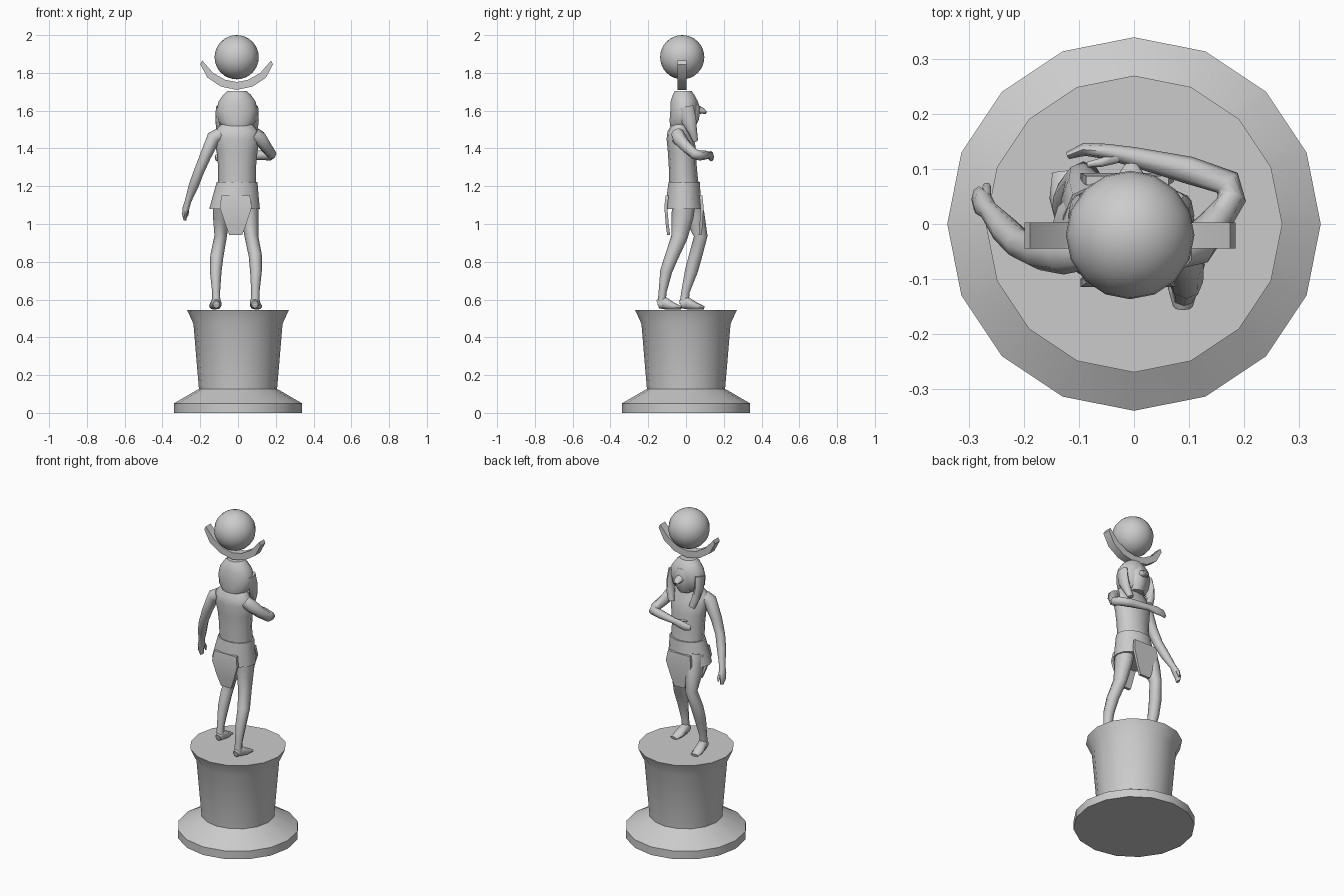
import bpy, bmesh, math
from mathutils import Vector


def finish(name, bm, angle=40):
    bmesh.ops.recalc_face_normals(bm, faces=bm.faces)
    me = bpy.data.meshes.new(name)
    bm.to_mesh(me)
    bm.free()
    ob = bpy.data.objects.new(name, me)
    bpy.context.collection.objects.link(ob)
    bpy.ops.object.select_all(action='DESELECT')
    ob.select_set(True)
    bpy.context.view_layer.objects.active = ob
    if angle:
        bpy.ops.object.shade_smooth_by_angle(angle=math.radians(angle))
    return ob


def skin(name, rings, angle=40):
    """Bridge a list of equal-length point rings and cap both ends."""
    bm = bmesh.new()
    rows = [[bm.verts.new(p) for p in r] for r in rings]
    n = len(rows[0])
    for a, b in zip(rows, rows[1:]):
        for i in range(n):
            j = (i + 1) % n
            bm.faces.new((a[i], a[j], b[j], b[i]))
    bm.faces.new(rows[0])
    bm.faces.new(rows[-1])
    return finish(name, bm, angle)


def loft(name, sections, n=12, angle=40):
    """Stacked ellipses: (z, centre x, centre y, radius x, radius y)."""
    t = [2 * math.pi * i / n for i in range(n)]
    return skin(name, [[(cx + rx * math.cos(a), cy + ry * math.sin(a), z) for a in t]
                       for z, cx, cy, rx, ry in sections], angle)


def tube(name, path, ref, n=8):
    """Limb along a path: (x, y, z, side radius, other radius)."""
    pts = [Vector(p[:3]) for p in path]
    rings = []
    for k, p in enumerate(path):
        d = Vector()
        if k:
            d += (pts[k] - pts[k - 1]).normalized()
        if k < len(pts) - 1:
            d += (pts[k + 1] - pts[k]).normalized()
        u = d.cross(Vector(ref)).normalized()
        v = u.cross(d).normalized()
        rings.append([pts[k] + u * p[3] * math.cos(a) + v * p[4] * math.sin(a)
                      for a in (2 * math.pi * i / n for i in range(n))])
    return skin(name, rings, 60)


X, Y, Z = (1, 0, 0), (0, 1, 0), (0, 0, 1)

# Sixteen-sided pedestal
loft("pedestal", [(z, 0, 0, r, r) for z, r in
     [(0, .34), (.05, .34), (.127, .207), (.472, .236), (.546, .27)]], 16, 30)

# Sun disc sphere and crescent horns
bm = bmesh.new()
bmesh.ops.create_uvsphere(bm, u_segments=16, v_segments=16, radius=.117)
bmesh.ops.translate(bm, verts=bm.verts, vec=(-.007, -.02, 1.883))
finish("crown_sphere", bm)
outer = [(-.192, 1.845), (-.155, 1.775), (-.085, 1.728), (0, 1.71)]
inner = [(-.182, 1.865), (-.125, 1.80), (-.06, 1.763), (0, 1.752)]
both = [(o, i, 1) for o, i in zip(outer, inner)] + \
       [(o, i, -1) for o, i in list(zip(outer, inner))[-2::-1]]
skin("crown_horns", [[(s * o[0] - .007, -.045, o[1]), (s * o[0] - .007, .003, o[1]),
                      (s * i[0] - .007, .003, i[1]), (s * i[0] - .007, -.045, i[1])]
                     for o, i, s in both], 30)

# Head, headdress, side lappets and beak
loft("headdress", [(1.52, -.005, -.025, .078, .06), (1.545, -.005, -.017, .1, .072),
                   (1.60, -.005, -.01, .11, .075), (1.65, -.005, -.01, .097, .073),
                   (1.685, -.005, -.013, .072, .058), (1.705, -.005, -.015, .05, .045)], 14)
loft("face", [(1.51, -.005, .01, .04, .04), (1.55, -.005, .02, .055, .05),
              (1.61, -.005, .025, .06, .055), (1.66, -.005, .015, .05, .045)], 10)
tube("beak", [(-.005, .06, 1.605, .03, .025), (-.005, .09, 1.598, .024, .015),
              (-.005, .108, 1.588, .012, .006)], Z)
for s, side in ((-1, "left"), (1, "right")):
    tube("lappet_" + side, [(s * .09 - .005, .0, 1.62, .022, .04), (s * .095 - .005, .015, 1.55, .02, .04),
                            (s * .085 - .005, .035, 1.49, .024, .024),
                            (s * .07 - .005, .05, 1.44, .02, .014)], Y)

# Torso and neck
loft("torso", [(1.20, -.005, -.01, .1, .078), (1.30, -.005, -.017, .1, .074),
               (1.38, -.005, -.02, .108, .076), (1.45, -.008, -.03, .122, .073),
               (1.49, -.01, -.038, .118, .06), (1.53, -.005, -.03, .08, .045),
               (1.56, -.005, -.02, .045, .04)], 12, 60)

# Kilt with hanging flaps at back and front
loft("kilt", [(1.08, -.018, -.012, .134, .1), (1.15, -.012, -.012, .121, .092),
              (1.222, -.005, -.01, .108, .085)], 14)
for name, yt, yb in (("back_flap", -.107, -.092), ("front_flap", .085, .075)):
    skin(name, [[(-.012 - w, y - .008, z), (-.012 + w, y - .008, z),
                 (-.012 + w, y + .008, z), (-.012 - w, y + .008, z)]
                for z, w, y in [(.942, .034, yb), (1.0, .056, (yt + yb) / 2), (1.09, .085, yt),
                                (1.15, .075, yt * .93)]], 30)

# Legs: one stepping forward, one trailing
tube("forward_leg", [(-.075, .01, 1.14, .055, .065), (-.088, .045, 1.04, .045, .055),
                     (-.092, .078, .935, .033, .036), (-.112, .05, .83, .035, .035),
                     (-.118, .028, .75, .031, .034), (-.116, -.003, .64, .021, .022),
                     (-.115, -.01, .575, .022, .024)], Y)
tube("trailing_leg", [(.055, -.01, 1.14, .055, .065), (.062, -.018, 1.04, .046, .058),
                      (.072, -.035, .93, .036, .043), (.092, -.075, .83, .035, .036),
                      (.095, -.105, .75, .031, .032), (.092, -.124, .64, .022, .021),
                      (.09, -.13, .57, .023, .022)], Y)
for name, x, y, turn in (("forward_foot", -.115, -.03, -.01), ("trailing_foot", .089, -.15, .012)):
    tube(name, [(x, y, .575, .018, .022), (x, y + .03, .585, .027, .036),
                (x + turn * .6, y + .08, .566, .033, .02), (x + turn, y + .125, .556, .024, .009)], Z)

# Hanging arm and hand
tube("hanging_arm", [(-.095, -.045, 1.475, .035, .04), (-.13, -.05, 1.455, .038, .042),
                     (-.172, -.05, 1.36, .03, .034), (-.208, -.037, 1.275, .027, .028),
                     (-.236, -.01, 1.2, .026, .026), (-.265, .025, 1.12, .017, .018),
                     (-.275, .037, 1.085, .018, .026), (-.283, .045, 1.05, .013, .024),
                     (-.28, .05, 1.02, .008, .015)], Y)
tube("hanging_thumb", [(-.27, .05, 1.09, .009, .009), (-.268, .068, 1.06, .008, .008),
                       (-.27, .07, 1.04, .005, .005)], Y, 6)

# Folded arm and hand across the chest
tube("folded_arm", [(.085, -.045, 1.475, .035, .038), (.115, -.038, 1.455, .037, .04),
                    (.15, .005, 1.405, .029, .032), (.178, .045, 1.37, .026, .027),
                    (.17, .075, 1.362, .026, .026), (.1, .098, 1.365, .025, .025),
                    (.0, .122, 1.365, .018, .018), (-.05, .132, 1.36, .014, .026),
                    (-.09, .136, 1.355, .012, .024), (-.12, .125, 1.35, .007, .015)], Z)
tube("folded_thumb", [(-.03, .12, 1.372, .009, .009), (-.06, .112, 1.378, .008, .008),
                      (-.085, .108, 1.376, .005, .005)], Z, 6)
